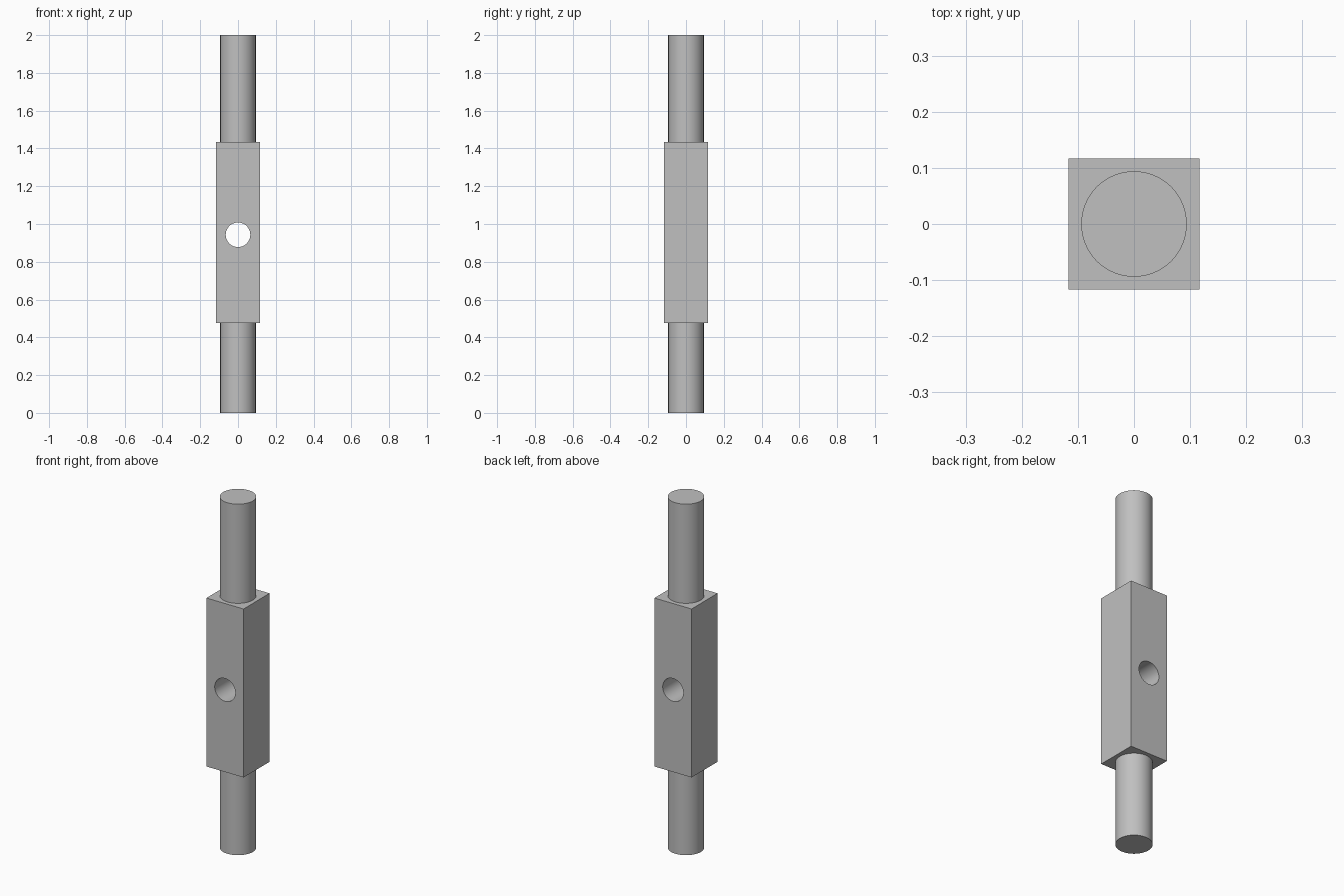
import bpy
import math

if "Cube" in bpy.data.objects:
    bpy.data.objects.remove(bpy.data.objects["Cube"], do_unlink=True)

BLOCK_LOW, BLOCK_HIGH, TOP = 0.475, 1.435, 2.0
BLOCK_WIDTH = 0.234
SHAFT_RADIUS = 0.094
HOLE_RADIUS, HOLE_HEIGHT = 0.065, 0.943

# Plain grey metal
grey = bpy.data.materials.new("grey metal")
grey.use_nodes = True
colour = (0.527, 0.527, 0.527, 1)
grey.diffuse_color = colour
grey.node_tree.nodes["Principled BSDF"].inputs["Base Color"].default_value = colour


def finish(name):
    obj = bpy.context.object
    obj.name = name
    obj.data.materials.append(grey)
    return obj


def shaft(name, low, high):
    bpy.ops.mesh.primitive_cylinder_add(
        vertices=96, radius=SHAFT_RADIUS, depth=high - low,
        location=(0, 0, (low + high) / 2))
    obj = finish(name)
    bpy.ops.object.shade_smooth_by_angle(angle=math.radians(30))
    return obj


# Round shafts above and below the block
shaft("lower_shaft", 0, BLOCK_LOW)
shaft("upper_shaft", BLOCK_HIGH, TOP)

# Cutter for the cross hole, running front to back
bpy.ops.mesh.primitive_cylinder_add(
    vertices=64, radius=HOLE_RADIUS, depth=1,
    location=(0, 0, HOLE_HEIGHT), rotation=(math.pi / 2, 0, 0))
cutter = finish("hole_cutter")

# Square block with the hole drilled through
bpy.ops.mesh.primitive_cube_add(size=1, location=(0, 0, (BLOCK_LOW + BLOCK_HIGH) / 2))
block = finish("square_block")
block.scale = (BLOCK_WIDTH, BLOCK_WIDTH, BLOCK_HIGH - BLOCK_LOW)
bpy.ops.object.transform_apply(location=False, rotation=False, scale=True)
drill = block.modifiers.new("cross_hole", 'BOOLEAN')
drill.operation = 'DIFFERENCE'
drill.solver = 'EXACT'
drill.object = cutter
bpy.ops.object.modifier_apply(modifier=drill.name)
bpy.data.objects.remove(cutter, do_unlink=True)
bpy.ops.object.shade_smooth_by_angle(angle=math.radians(30))
